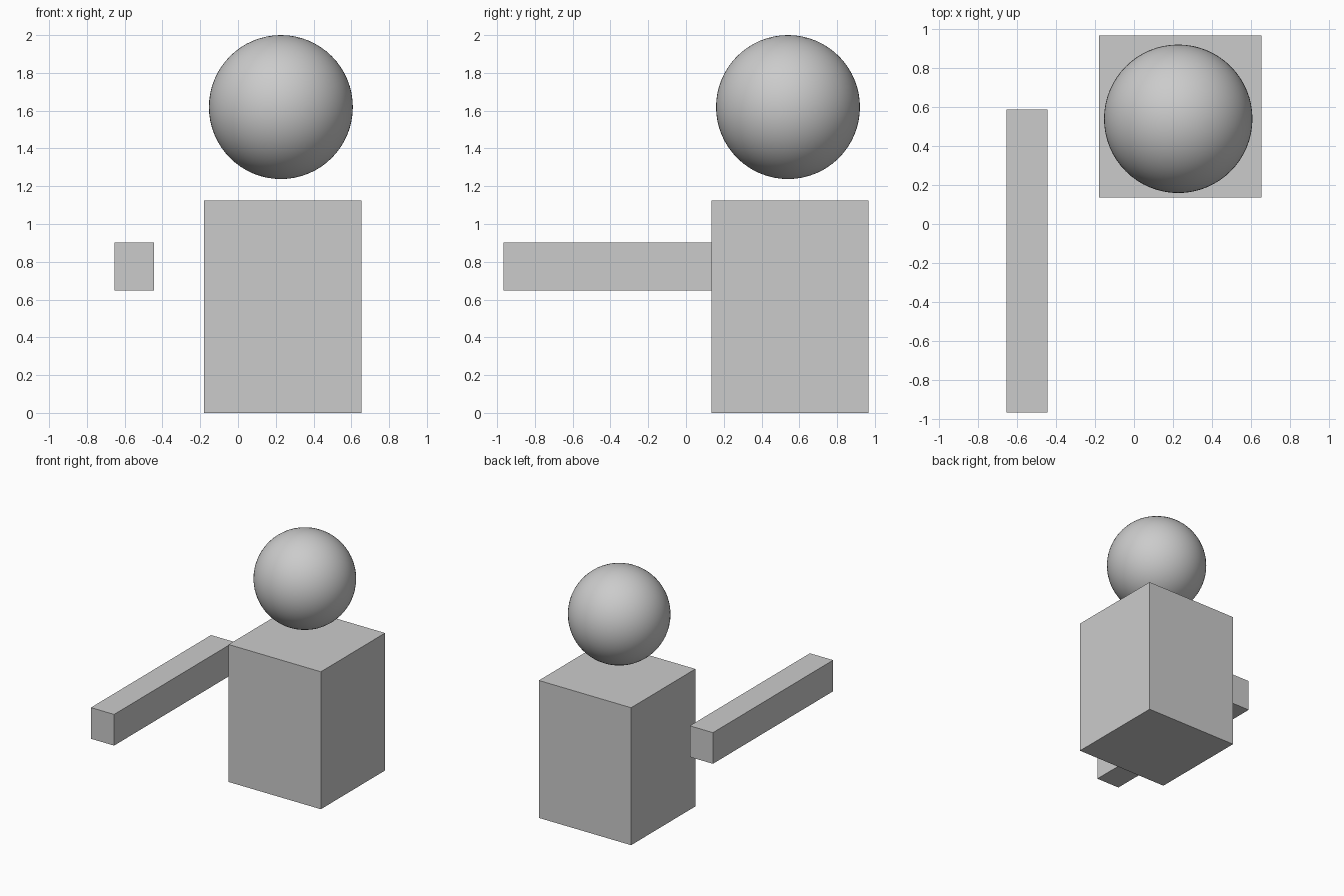
import bpy

if "Cube" in bpy.data.objects:
    bpy.data.objects.remove(bpy.data.objects["Cube"])

# One plain grey for every part
grey = bpy.data.materials.new("plain_grey")
grey.diffuse_color = (0.6, 0.6, 0.6, 1)
grey.use_nodes = True
grey.node_tree.nodes["Principled BSDF"].inputs["Base Color"].default_value = grey.diffuse_color


def box(name, low, high):
    """Box spanning two opposite corners."""
    centre = [(a + b) / 2 for a, b in zip(low, high)]
    bpy.ops.mesh.primitive_cube_add(size=1, location=centre)
    obj = bpy.context.object
    obj.name = name
    obj.scale = [b - a for a, b in zip(low, high)]
    bpy.ops.object.transform_apply(location=False, rotation=False, scale=True)
    obj.data.materials.append(grey)


# Upright block
box("body", (-0.18, 0.136, 0), (0.655, 0.967, 1.125))

# Long bar floating at the side, reaching forward
box("arm", (-0.655, -0.967, 0.648), (-0.445, 0.587, 0.903))

# Smooth ball hovering over the block
bpy.ops.mesh.primitive_uv_sphere_add(segments=64, ring_count=32, radius=0.381,
                                     location=(0.227, 0.54, 1.619))
ball = bpy.context.object
ball.name = "head"
ball.data.materials.append(grey)
bpy.ops.object.shade_smooth_by_angle()
